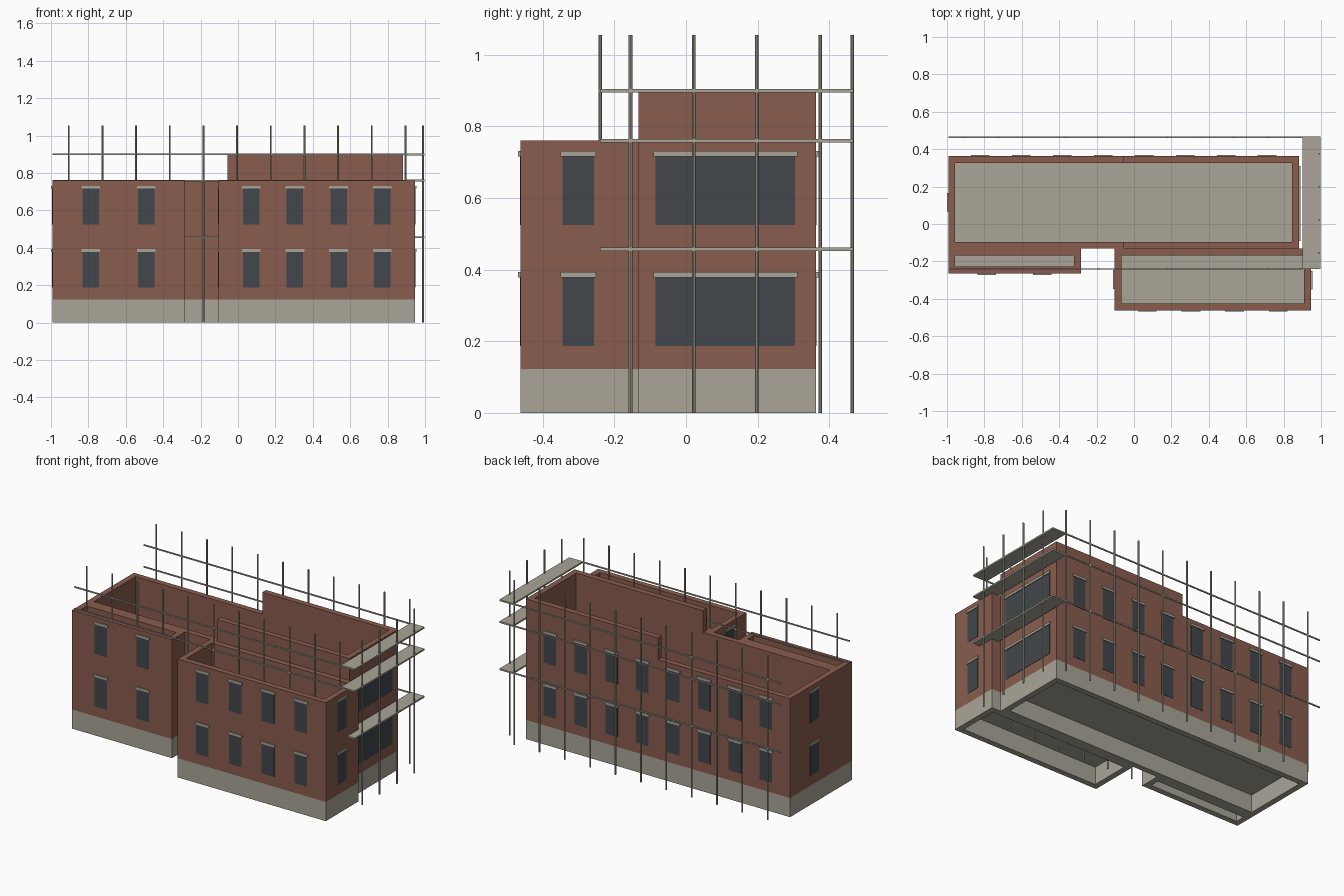
import bpy
import bmesh
from mathutils import Vector

cube = bpy.data.objects.get("Cube")
if cube:
    bpy.data.objects.remove(cube, do_unlink=True)


def material(name, rgb):
    m = bpy.data.materials.new(name)
    m.use_nodes = True
    m.diffuse_color = (*rgb, 1)
    m.node_tree.nodes["Principled BSDF"].inputs["Base Color"].default_value = (*rgb, 1)
    return m


BRICK = material("red brick", (0.25, 0.108, 0.077))
STONE = material("pale stone", (0.40, 0.375, 0.31))
GLASS = material("dark glass", (0.054, 0.062, 0.07))

BASE, EAVE, PARAPET, WALL = 0.123, 0.76, 0.9, 0.037
LEVELS = (0.457, EAVE, PARAPET)


def finish(name, bm, *mats):
    bmesh.ops.recalc_face_normals(bm, faces=bm.faces)
    me = bpy.data.meshes.new(name)
    bm.to_mesh(me)
    bm.free()
    for m in mats:
        me.materials.append(m)
    ob = bpy.data.objects.new(name, me)
    bpy.context.collection.objects.link(ob)
    return ob


def add_box(bm, lo, hi):
    lo, hi = Vector(lo), Vector(hi)
    verts = bmesh.ops.create_cube(bm, size=1)["verts"]
    for v in verts:
        v.co = (lo + hi) / 2 + v.co * (hi - lo)


def box(name, lo, hi, mat):
    bm = bmesh.new()
    add_box(bm, lo, hi)
    return finish(name, bm, mat)


def rect(x0, x1, y0, y1, inset=0):
    x0, x1, y0, y1 = x0 + inset, x1 - inset, y0 + inset, y1 - inset
    return [(x0, y0), (x1, y0), (x1, y1), (x0, y1)]


def block(name, x0, x1, y0, y1):
    """Open-topped hollow block: stone base course, brick walls, ground slab."""
    bm = bmesh.new()
    outer, inner = rect(x0, x1, y0, y1), rect(x0, x1, y0, y1, WALL)
    # loops run up the outside, over the top and down the inside
    section = [(outer, 0), (outer, BASE), (outer, EAVE),
               (inner, EAVE), (inner, BASE), (inner, 0)]
    loops = [[bm.verts.new((x, y, z)) for x, y in ring] for ring, z in section]
    for a, b in zip(loops, loops[1:] + loops[:1]):
        for i in range(4):
            j = (i + 1) % 4
            bm.faces.new((a[i], a[j], b[j], b[i]))
    for f in bm.faces:
        f.material_index = 0 if f.calc_center_median().z > BASE else 1
    finish(name + "_walls", bm, BRICK, STONE)
    lo, hi = inner[0], inner[2]
    box(name + "_floor", (*lo, BASE - 0.01), (*hi, BASE), STONE)


MAIN = (-0.993, 0.883, -0.132, 0.363)
LEFT = (-0.993, -0.283, -0.265, -0.132)
RIGHT = (-0.105, 0.947, -0.462, -0.132)
block("main_block", *MAIN)
block("left_wing", *LEFT)
block("right_wing", *RIGHT)

# Raised parapet: U-shaped wall on the right half of the main block
x0, x1, y0, y1 = MAIN
mid = (x0 + x1) / 2
profile = [(mid, y0), (x1, y0), (x1, y1), (mid, y1), (mid, y1 - WALL),
           (x1 - WALL, y1 - WALL), (x1 - WALL, y0 + WALL), (mid, y0 + WALL)]
bm = bmesh.new()
low, top = [[bm.verts.new((x, y, z)) for x, y in profile] for z in (EAVE, PARAPET)]
bm.faces.new(top)
bm.faces.new(low)
for i in range(len(profile)):
    j = (i + 1) % len(profile)
    bm.faces.new((low[i], low[j], top[j], top[i]))
finish("raised_parapet", bm, BRICK)


def windows(name, axis, plane, sign, centres, width=0.088):
    """Two storeys of glass plates with stone lintels on one wall face."""
    glass, lintels = bmesh.new(), bmesh.new()

    def plate(bm, c, half, z0, z1, depth):
        near, far = sorted((plane - sign * 0.004, plane + sign * depth))
        if axis == "y":
            add_box(bm, (c - half, near, z0), (c + half, far, z1))
        else:
            add_box(bm, (near, c - half, z0), (far, c + half, z1))

    for sill in (0.187, 0.525):
        for c in centres:
            plate(glass, c, width / 2, sill, sill + 0.193, 0.002)
            plate(lintels, c, width / 2 + 0.006, sill + 0.191, sill + 0.206, 0.007)
    finish(name + "_glass", glass, GLASS)
    finish(name + "_lintels", lintels, STONE)


windows("back_windows", "y", MAIN[3], 1, [mid + 0.219 * (i - 3.5) for i in range(8)])
windows("left_wing_windows", "y", LEFT[2], -1, [-0.787, -0.49])
windows("right_wing_windows", "y", RIGHT[2], -1, [0.421 + 0.233 * (i - 1.5) for i in range(4)])
windows("left_end_windows", "x", MAIN[0], -1, [0.116])
windows("right_end_wide_windows", "x", MAIN[1], 1, [0.11], 0.39)
windows("right_wing_outer_windows", "x", RIGHT[1], 1, [-0.301])
windows("right_wing_inner_windows", "x", RIGHT[0], -1, [-0.297])


def posts(name, points):
    bm = bmesh.new()
    for x, y in points:
        made = bmesh.ops.create_cone(bm, cap_ends=True, segments=8, radius1=0.005,
                                     radius2=0.005, depth=1.055)["verts"]
        bmesh.ops.translate(bm, verts=made, vec=(x, y, 1.055 / 2))
    finish(name, bm, STONE)


# Scaffold posts along front, back and right end
FRONT, BACK = -0.24, 0.464
columns = [-0.905 + 0.18 * i for i in range(11)]
posts("front_scaffold_posts", [(x, FRONT) for x in columns])
posts("back_scaffold_posts", [(x, BACK) for x in columns])
posts("end_scaffold_posts", [(0.99, -0.155 + 0.1765 * i) for i in range(4)])

# Scaffold rails and the end walkways
for name, y in (("front", FRONT), ("back", BACK)):
    bm = bmesh.new()
    for z in LEVELS:
        add_box(bm, (-0.993, y - 0.003, z - 0.004), (0.9, y + 0.003, z + 0.004))
    finish(name + "_scaffold_rails", bm, STONE)
bm = bmesh.new()
for z in LEVELS:
    add_box(bm, (0.9, FRONT, z - 0.005), (0.997, 0.468, z + 0.005))
finish("end_scaffold_walkways", bm, STONE)
